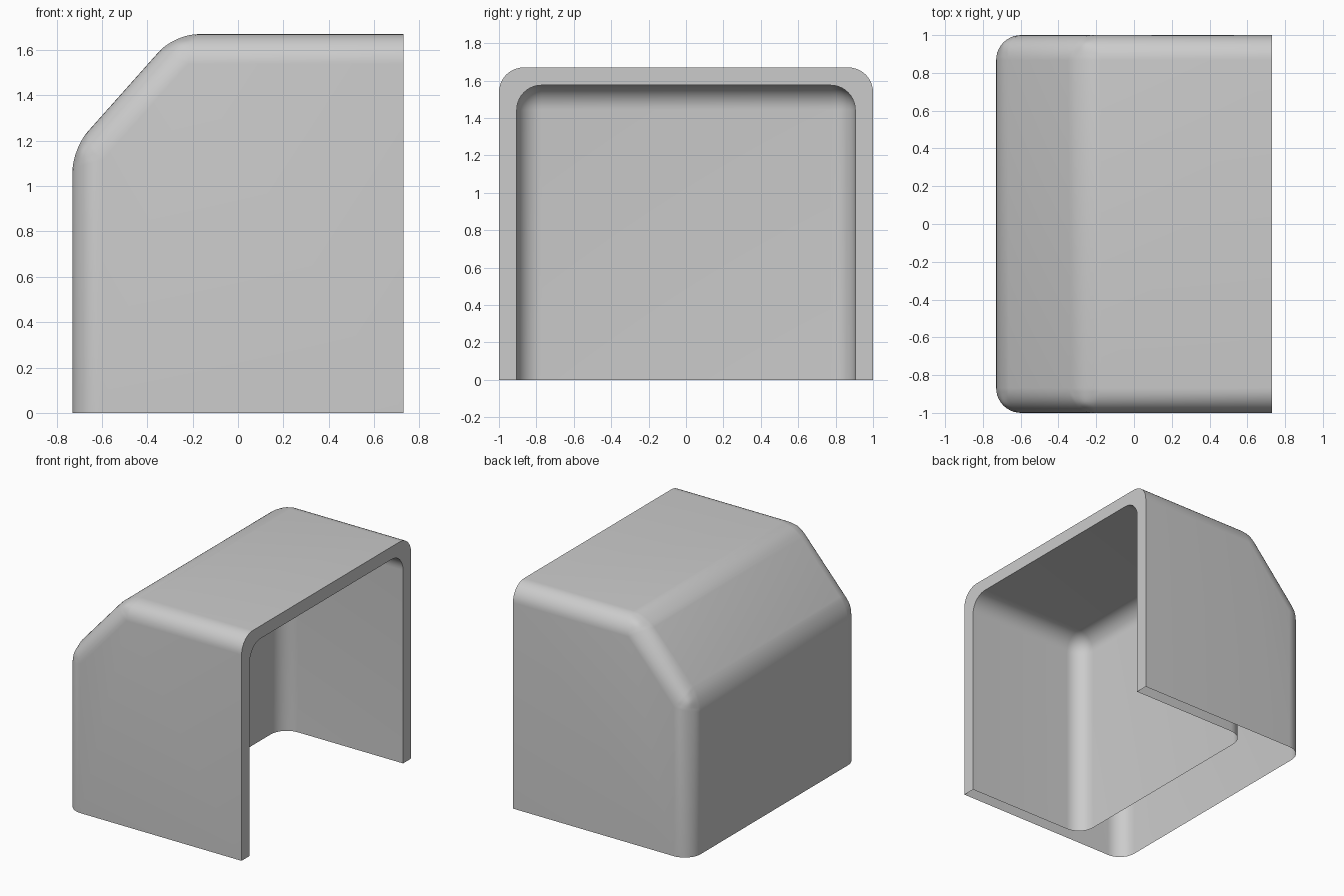
import bpy
import bmesh
from math import atan2, radians

if "Cube" in bpy.data.objects:
    bpy.data.objects.remove(bpy.data.objects["Cube"])

FRONT_X = 0.73      # plane of the open side
bm = bmesh.new()


def add_shell(profile, half_width, bevel_width, inward=False):
    """Extrude an xz profile along y, open below and on +x, with rounded edges."""
    near = [bm.verts.new((x, -half_width, z)) for x, z in profile]
    far = [bm.verts.new((x, half_width, z)) for x, z in profile]
    faces = [bm.faces.new(near[::-1]), bm.faces.new(far)]
    for i in range(1, len(profile) - 1):
        faces.append(bm.faces.new((near[i], near[i + 1], far[i + 1], far[i])))
    # orient by comparing each normal with the shell's middle
    bm.normal_update()
    for f in faces:
        c = f.calc_center_median()
        out = f.normal.x * c.x + f.normal.y * c.y + f.normal.z * (c.z - 0.8)
        if (out < 0) != inward:
            f.normal_flip()
    edges = {e for f in faces for e in f.edges if len(e.link_faces) == 2}
    bmesh.ops.bevel(bm, geom=list(edges), offset=bevel_width,
                    offset_type='WIDTH', segments=10, profile=0.5,
                    affect='EDGES', clamp_overlap=True)


def rim_verts(known):
    """Newly made vertices on the open side, ordered around the arch."""
    vs = [v for v in bm.verts if v not in known and abs(v.co.x - FRONT_X) < 1e-4]
    return sorted(vs, key=lambda v: atan2(v.co.z, v.co.y))


# Outer skin with a sloped back top edge
add_shell([(FRONT_X, 0), (-0.73, 0), (-0.73, 1.165), (-0.28, 1.67), (FRONT_X, 1.67)],
          1.0, 0.187)
outer_rim = rim_verts(set())
outer_all = set(bm.verts)

# Inner box-shaped lining
add_shell([(FRONT_X, 0), (-0.27, 0), (-0.27, 1.575), (FRONT_X, 1.575)],
          0.905, 0.187, inward=True)
inner_rim = rim_verts(outer_all)

# Flat rim joining both skins at the open side
for i in range(len(outer_rim) - 1):
    f = bm.faces.new((outer_rim[i], outer_rim[i + 1], inner_rim[i + 1], inner_rim[i]))
    f.normal_update()
    if f.normal.x < 0:
        f.normal_flip()

mesh = bpy.data.meshes.new("hood_cover")
bm.to_mesh(mesh)
bm.free()
cover = bpy.data.objects.new("hood_cover", mesh)
bpy.context.collection.objects.link(cover)
bpy.context.view_layer.objects.active = cover
cover.select_set(True)
bpy.ops.object.shade_smooth_by_angle(angle=radians(35))
